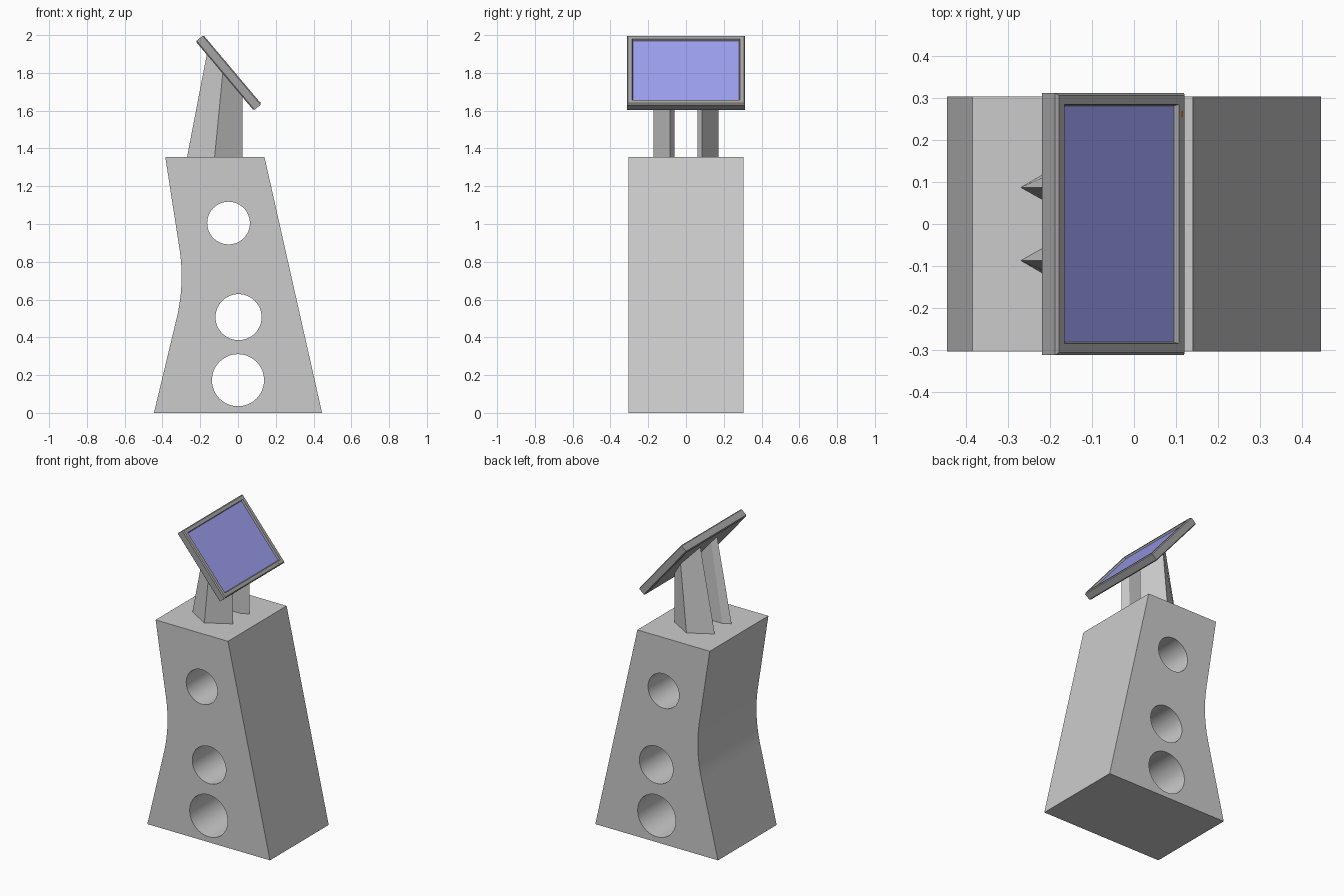
import bpy, bmesh, math
from mathutils import Matrix, Vector

if "Cube" in bpy.data.objects:
    bpy.data.objects.remove(bpy.data.objects["Cube"])


def material(name, rgb):
    m = bpy.data.materials.new(name)
    m.diffuse_color = (*rgb, 1)
    m.use_nodes = True
    m.node_tree.nodes["Principled BSDF"].inputs["Base Color"].default_value = m.diffuse_color
    return m


def add_object(name, bm, mat=None):
    bmesh.ops.recalc_face_normals(bm, faces=bm.faces)
    me = bpy.data.meshes.new(name)
    bm.to_mesh(me)
    bm.free()
    ob = bpy.data.objects.new(name, me)
    bpy.context.collection.objects.link(ob)
    if mat:
        me.materials.append(mat)
    return ob


def loft(rings, cap_start=True, cap_end=True):
    bm = bmesh.new()
    loops = [[bm.verts.new(p) for p in r] for r in rings]
    n = len(loops[0])
    for a, b in zip(loops, loops[1:]):
        for i in range(n):
            j = (i + 1) % n
            bm.faces.new((a[i], a[j], b[j], b[i]))
    if cap_start:
        bm.faces.new(loops[0][::-1])
    if cap_end:
        bm.faces.new(loops[-1])
    return bm


# Pedestal: side profile with a curved waist and three round through-holes
def quad_bezier(a, c, b, n=12):
    a, b, c = Vector(a), Vector(b), Vector(c)
    return [a * (1 - t) ** 2 + c * 2 * t * (1 - t) + b * t * t
            for t in (i / n for i in range(n + 1))]


profile = [(-.445, 0), (.445, 0), (.14, 1.355), (-.385, 1.355)]
profile += [tuple(p) for p in quad_bezier((-.31, .87), (-.281, .684), (-.325, .5))]
outlines = [profile]
for x, z, r in ((-.05, 1.005, .113), (.003, .507, .122), (0, .173, .138)):
    outlines.append([(x + r * math.cos(k * math.tau / 48), z + r * math.sin(k * math.tau / 48))
                     for k in range(48)])

cu = bpy.data.curves.new("pedestal", 'CURVE')
cu.dimensions = '2D'
cu.fill_mode = 'BOTH'
cu.extrude = .304
for pts in outlines:
    sp = cu.splines.new('POLY')
    sp.points.add(len(pts) - 1)
    for p, (x, z) in zip(sp.points, pts):
        p.co = (x, z, 0, 1)
    sp.use_cyclic_u = True
body = bpy.data.objects.new("pedestal", cu)
bpy.context.collection.objects.link(body)
body.rotation_euler.x = math.pi / 2
bpy.context.view_layer.objects.active = body
body.select_set(True)
bpy.ops.object.convert(target='MESH')
body = bpy.context.object
bm = bmesh.new()
bm.from_mesh(body.data)
bmesh.ops.remove_doubles(bm, verts=bm.verts, dist=1e-5)
bmesh.ops.recalc_face_normals(bm, faces=bm.faces)
bm.to_mesh(body.data)
bm.free()
bpy.ops.object.shade_smooth_by_angle(angle=math.radians(30))

# Two leaning posts: flattened-diamond section, cut off along the back of the display
section = [(-.27, .087), (-.124, .172), (.025, .086), (-.02, .06), (-.222, .06)]
for side, name in ((-1, "front_post"), (1, "rear_post")):
    bottom, top = [], []
    for x, y in section:
        lean = .193 * (.025 - x) / .295
        h = (.62 - 1.189 * (x + .225)) / (1 + 1.189 * lean)
        bottom.append((x, side * y, 1.353))
        top.append((x + lean * h, side * y, 1.355 + h))
    add_object(name, loft([bottom, top]))

# Display: local x runs down the slope, y across, z out of the glass
down = Vector((.307, 0, -.365)).normalized()
out = Vector((-down.z, 0, down.x))
centre = Vector((-.0295, 0, 1.8175))
tilt = Matrix((down, (0, 1, 0), out)).transposed().to_4x4()
tilt.translation = centre
HU, HY = .2385, .312


def ring(inset, depth):
    a, b = HU - inset, HY - inset
    return [tilt @ Vector(p) for p in
            ((-a, -b, depth), (a, -b, depth), (a, b, depth), (-a, b, depth))]


dark = material("dark_grey", (.37, .37, .37))
blue = material("screen_blue", (.33, .34, .85))
orange = material("light_orange", (.8, .3, .1))

# Casing with chamfered rim and recessed front
rings = [ring(.006, -.053), ring(0, -.047), ring(0, -.006), ring(.006, 0),
         ring(.027, 0), ring(.031, -.012)]
add_object("display_casing", loft(rings, cap_end=False), dark)

# Screen panel in the recess
bm = bmesh.new()
bm.faces.new([bm.verts.new(p) for p in ring(.031, -.012)])
screen = add_object("screen", bm, blue)
if screen.data.polygons[0].normal.dot(out) < 0:
    screen.data.flip_normals()

# Small indicator light on the lower bezel
bm = bmesh.new()
bmesh.ops.create_cube(bm, size=1, matrix=tilt @ Matrix.Translation((.226, .262, 0))
                      @ Matrix.Diagonal((.005, .015, .003, 1)))
add_object("indicator_light", bm, orange)
